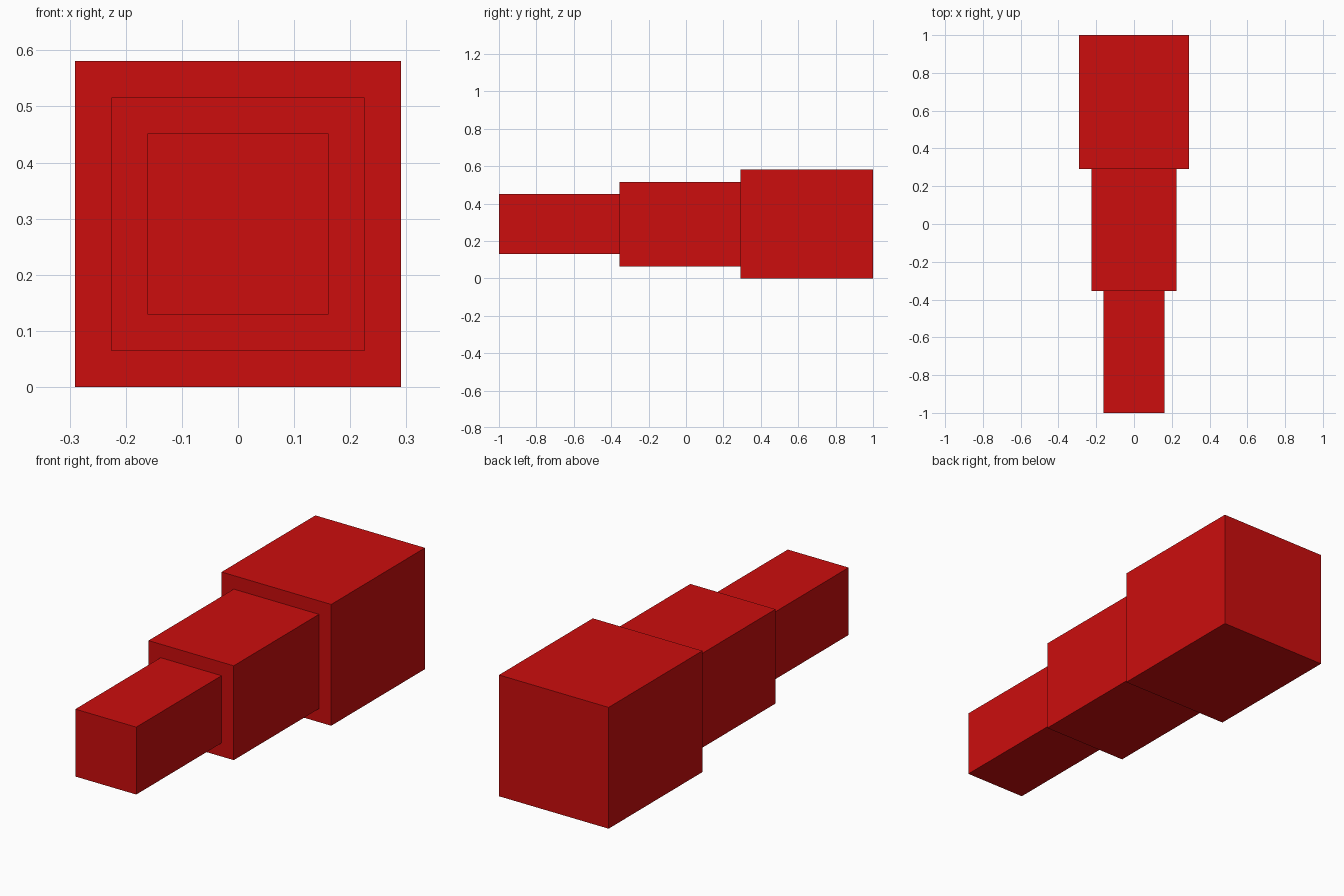
import bpy

cube = bpy.data.objects.get("Cube")
if cube:
    bpy.data.objects.remove(cube, do_unlink=True)

# Single red material
RED = (0.604, 0.004, 0.004, 1.0)
red = bpy.data.materials.new("red")
red.use_nodes = True
red.diffuse_color = RED
red.node_tree.nodes["Principled BSDF"].inputs["Base Color"].default_value = RED

# The sections share one grid unit: 31 units make the full length
UNIT = 2 / 31
AXIS_Z = 4.5 * UNIT


def section(name, width, length, y_start):
    """Square box centred on the long axis, running back from y_start."""
    bpy.ops.mesh.primitive_cube_add(
        size=1, location=(0, y_start + length * UNIT / 2, AXIS_Z))
    obj = bpy.context.object
    obj.name = name
    obj.scale = (width * UNIT, length * UNIT, width * UNIT)
    bpy.ops.object.transform_apply(location=False, rotation=False, scale=True)
    obj.data.materials.append(red)
    return y_start + length * UNIT


# Telescoping sections from front tip to back base
y = -1.0
for name, width, length in (("tip_section", 5, 10),
                            ("middle_section", 7, 10),
                            ("base_section", 9, 11)):
    y = section(name, width, length, y)
